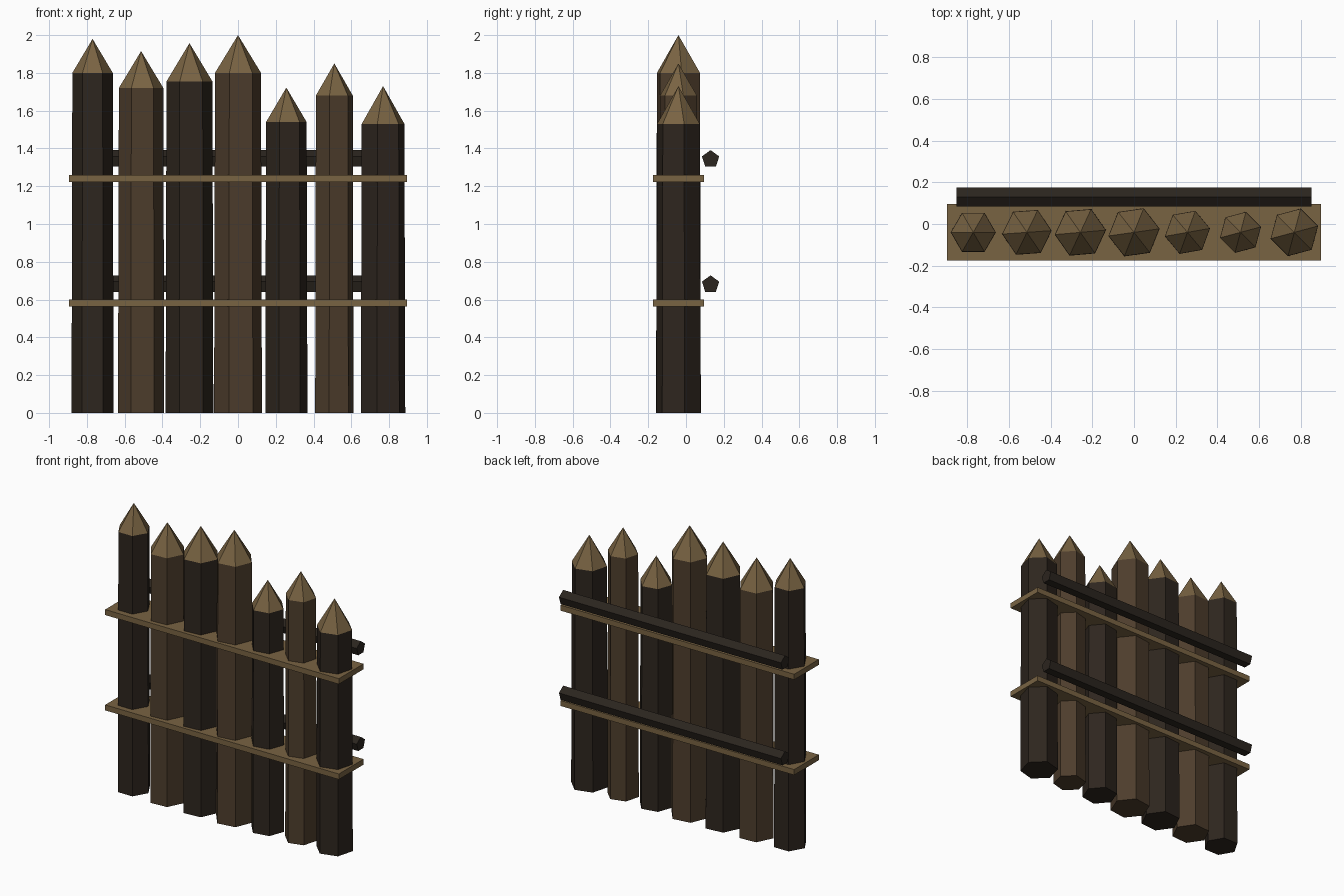
import bpy
from math import radians, pi

if "Cube" in bpy.data.objects:
    bpy.data.objects.remove(bpy.data.objects["Cube"])


def material(name, rgb):
    m = bpy.data.materials.new(name)
    m.diffuse_color = (*rgb, 1)
    m.use_nodes = True
    m.node_tree.nodes["Principled BSDF"].inputs["Base Color"].default_value = m.diffuse_color
    return m


DARK = material("dark_bark", (0.027, 0.019, 0.013))
BROWN = material("brown_bark", (0.075, 0.047, 0.025))
TAN = material("cut_wood", (0.19, 0.125, 0.055))
RAIL = material("rail_wood", (0.024, 0.018, 0.013))


def prism(name, sides, r1, r2, depth, loc, rot, mat):
    bpy.ops.mesh.primitive_cone_add(vertices=sides, radius1=r1, radius2=r2,
                                    depth=depth, location=loc, rotation=rot)
    ob = bpy.context.object
    ob.name = name
    ob.data.materials.append(mat)
    return ob


# Sharpened hexagonal stakes: x, radius, shoulder height, tip height, turn, bark
Y = -0.04
stakes = [
    (-0.77, 0.107, 1.80, 1.98, 0, DARK),
    (-0.513, 0.118, 1.72, 1.915, 4, BROWN),
    (-0.257, 0.122, 1.755, 1.957, 5, DARK),
    (0.0, 0.123, 1.80, 2.0, 8, BROWN),
    (0.256, 0.109, 1.54, 1.722, 10, DARK),
    (0.51, 0.101, 1.68, 1.85, 15, BROWN),
    (0.768, 0.117, 1.53, 1.73, 15, DARK),
]
for i, (x, r, h, tip, turn, bark) in enumerate(stakes, 1):
    # a primitive's first vertex lies on +y, so add 30 degrees to put it on +x
    rot = (0, 0, radians(30 + turn))
    prism(f"stake_{i}", 6, r * 1.04, r, h, (x, Y, h / 2), rot, bark)
    prism(f"stake_point_{i}", 6, r, 0, tip - h, (x, Y, (h + tip) / 2), rot, TAN)

# Flat binding planks and pentagonal rear rails
for level, band_z, rail_z in (("lower", 0.581, 0.68), ("upper", 1.241, 1.343)):
    bpy.ops.mesh.primitive_cube_add(size=1, location=(0, -0.04, band_z))
    band = bpy.context.object
    band.name = f"{level}_binding"
    band.scale = (1.79, 0.27, 0.038)
    band.data.materials.append(TAN)
    # lie along x with one pentagon corner pointing up
    rail = prism(f"{level}_rail", 5, 0.048, 0.048, 1.7, (0, 0.13, rail_z),
                 (pi / 2, 0, pi / 2), RAIL)
